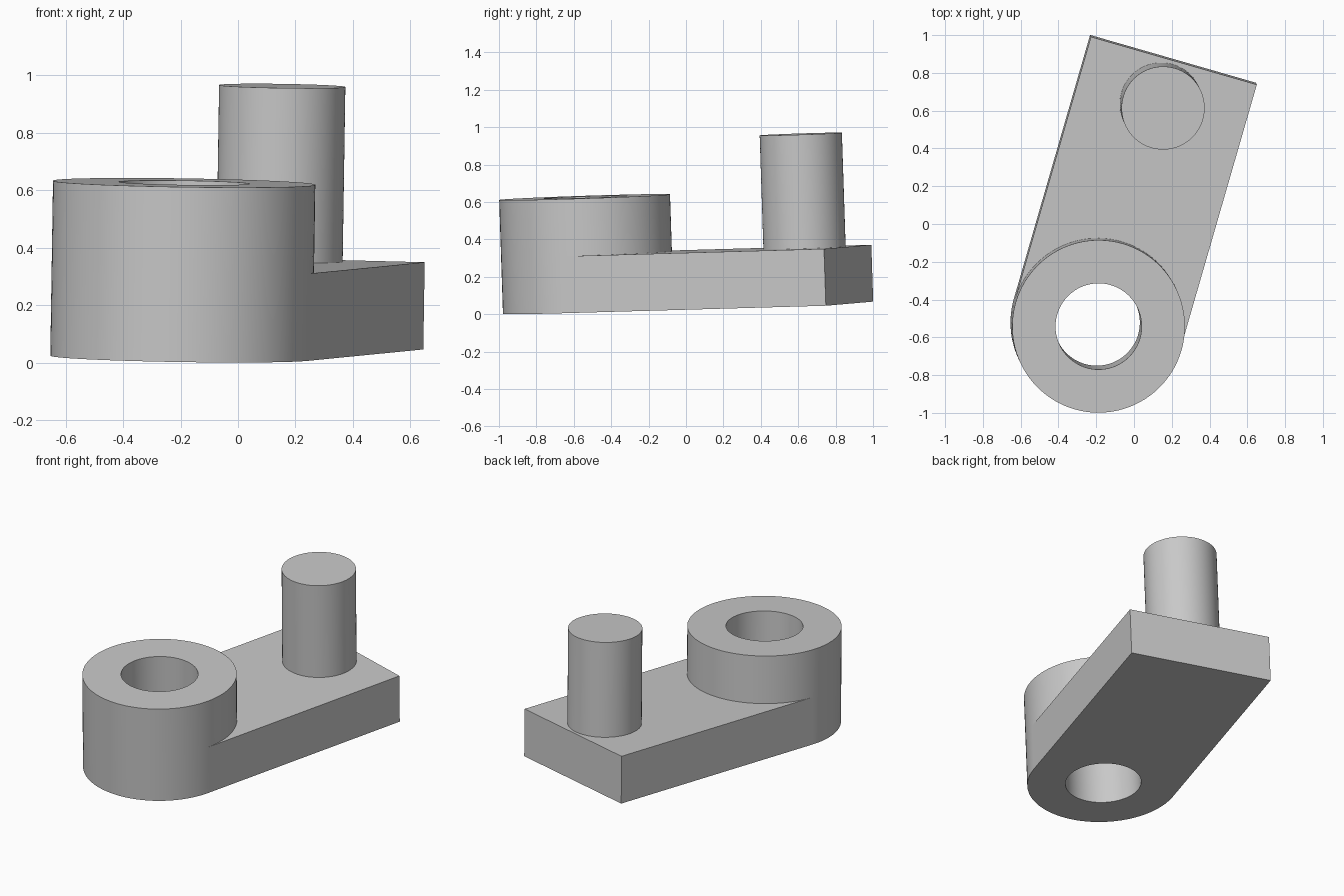
import bpy, bmesh, math
from mathutils import Matrix, Vector

cube = bpy.data.objects.get("Cube")
if cube:
    bpy.data.objects.remove(cube, do_unlink=True)

BOSS_R, HOLE_R, PIN_R = 0.457, 0.228, 0.22
BOSS_H, PLATE_H, PIN_TOP = 0.61, 0.304, 0.914
PLATE_END, PIN_Y = 1.454, 1.214
SEGMENTS = 96

# Slightly leaning frame: origin at the boss base, local y along the arm
up = Vector((0.0155, -0.033, 1)).normalized()
tilt = Vector((0, 0, 1)).rotation_difference(up).to_matrix().to_4x4()
frame = (Matrix.Translation((-0.197, -0.522, 0.0167)) @ tilt
         @ Matrix.Rotation(math.radians(-16.1), 4, 'Z'))

grey = bpy.data.materials.new("light grey")
grey.use_nodes = True
colour = (0.58, 0.58, 0.58, 1)
grey.diffuse_color = colour
grey.node_tree.nodes["Principled BSDF"].inputs["Base Color"].default_value = colour


def finish(name, bm):
    """Turn a bmesh into a placed, shaded object."""
    bmesh.ops.recalc_face_normals(bm, faces=bm.faces)
    mesh = bpy.data.meshes.new(name)
    bm.to_mesh(mesh)
    bm.free()
    mesh.materials.append(grey)
    obj = bpy.data.objects.new(name, mesh)
    obj.matrix_world = frame
    bpy.context.collection.objects.link(obj)
    bpy.ops.object.select_all(action='DESELECT')
    obj.select_set(True)
    bpy.context.view_layer.objects.active = obj
    bpy.ops.object.shade_smooth_by_angle(angle=math.radians(30))


# Boss: rectangular section spun into a thick tube
bm = bmesh.new()
section = [(HOLE_R, 0), (BOSS_R, 0), (BOSS_R, BOSS_H), (HOLE_R, BOSS_H)]
verts = [bm.verts.new((r, 0, z)) for r, z in section]
edges = [bm.edges.new((verts[i], verts[i - 1])) for i in range(len(verts))]
bmesh.ops.spin(bm, geom=verts + edges, cent=(0, 0, 0), axis=(0, 0, 1),
               angle=math.tau, steps=SEGMENTS, use_duplicate=False)
bmesh.ops.remove_doubles(bm, verts=bm.verts, dist=0.0001)
finish("boss_ring", bm)

# Arm: flat plate whose near end hugs the boss
bm = bmesh.new()
outline = [(-BOSS_R, PLATE_END), (BOSS_R, PLATE_END)]
for i in range(SEGMENTS // 2 + 1):
    a = math.tau * i / SEGMENTS
    outline.append((BOSS_R * math.cos(a), BOSS_R * math.sin(a)))
base = bm.faces.new([bm.verts.new((x, y, 0)) for x, y in outline])
top = bmesh.ops.extrude_face_region(bm, geom=[base], use_keep_orig=True)["geom"]
bmesh.ops.translate(bm, vec=(0, 0, PLATE_H),
                    verts=[g for g in top if isinstance(g, bmesh.types.BMVert)])
finish("arm_plate", bm)

# Pin: solid cylinder standing on the far end of the arm
bm = bmesh.new()
bmesh.ops.create_cone(bm, cap_ends=True, segments=SEGMENTS, radius1=PIN_R,
                      radius2=PIN_R, depth=PIN_TOP - PLATE_H,
                      matrix=Matrix.Translation((0, PIN_Y, (PIN_TOP + PLATE_H) / 2)))
finish("crank_pin", bm)
